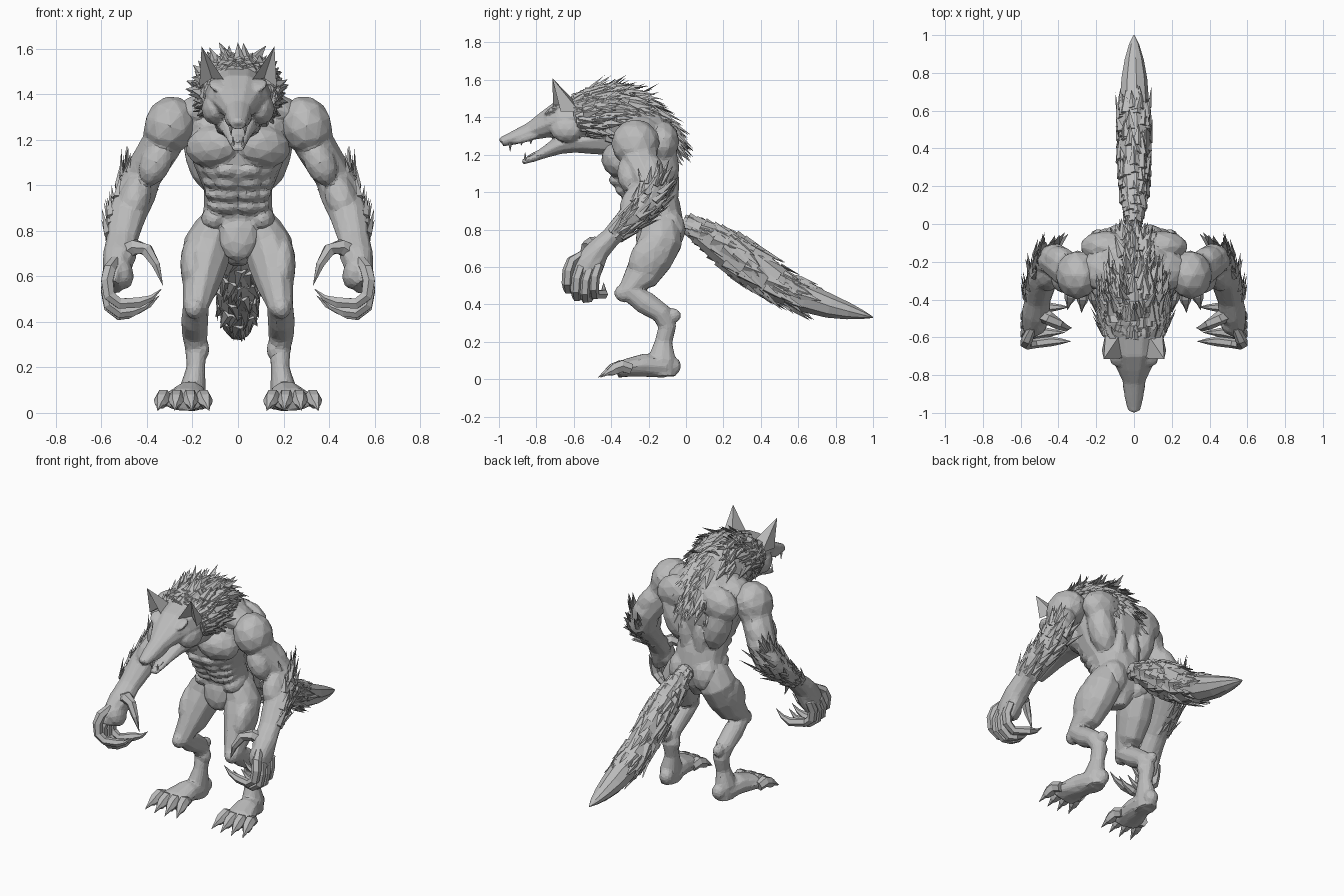
import bpy, bmesh, math, random
from mathutils import Vector, Matrix, Euler

random.seed(4)
AXIS_X, AXIS_Y = Vector((1, 0, 0)), Vector((0, 1, 0))

cube = bpy.data.objects.get("Cube")
if cube:
    bpy.data.objects.remove(cube, do_unlink=True)

grey = bpy.data.materials.new("fur_grey")
grey.use_nodes = True
shade = (.5, .5, .5, 1)
grey.diffuse_color = shade
grey.node_tree.nodes["Principled BSDF"].inputs["Base Color"].default_value = shade


def frames(points, ref):
    """Centre, tangent, two cross axes and two radii for every station."""
    centres = [Vector(p[:3]) for p in points]
    result = []
    for i, p in enumerate(points):
        before, after = centres[max(i - 1, 0)], centres[min(i + 1, len(points) - 1)]
        tangent = (after - before).normalized()
        u = (ref - tangent * ref.dot(tangent)).normalized()
        result.append((centres[i], tangent, u, tangent.cross(u), p[3], p[-1]))
    return result


def tube(bm, points, ref=AXIS_X, sides=10):
    """Skin elliptical rings placed along a path."""
    rings = []
    for c, t, u, v, a, b in frames(points, ref):
        angles = [math.tau * k / sides for k in range(sides)]
        rings.append([bm.verts.new(c + u * a * math.cos(g) + v * b * math.sin(g)) for g in angles])
    for low, high in zip(rings, rings[1:]):
        for k in range(sides):
            n = (k + 1) % sides
            bm.faces.new((low[k], low[n], high[n], high[k]))
    bm.faces.new(rings[0][::-1])
    bm.faces.new(rings[-1])


def blob(bm, centre, radii, tilt=(0, 0, 0), pair=False):
    """Faceted ellipsoid muscle, optionally on both sides."""
    for side in ((1, -1) if pair else (1,)):
        turn = Euler([math.radians(a) for a in (tilt[0], tilt[1] * side, tilt[2] * side)])
        place = Matrix.Translation((centre[0] * side, centre[1], centre[2]))
        matrix = place @ turn.to_matrix().to_4x4() @ Matrix.Diagonal((*radii, 1))
        bmesh.ops.create_icosphere(bm, subdivisions=2, radius=1, matrix=matrix)


def fur(bm, points, count, length, width, lift, flow=1, arc=(0, 360)):
    """Scatter flat pointed tufts over the skin of a tube."""
    stations = frames(points, AXIS_X)
    for _ in range(count):
        i, f = random.randrange(len(stations) - 1), random.random()
        c, t, u, v, a, b = [p * (1 - f) + q * f for p, q in zip(stations[i], stations[i + 1])]
        g = math.radians(random.uniform(*arc))
        normal = (u * math.cos(g) + v * math.sin(g)).normalized()
        root = c + u * a * math.cos(g) + v * b * math.sin(g) - normal * width * .2
        side = t.cross(normal).normalized()
        aim = (t * flow + normal * lift * random.uniform(.4, 1.5) + side * random.uniform(-.3, .3)).normalized()
        size = random.uniform(.6, 1.2)
        left, right, ridge, tip = [bm.verts.new(p) for p in (
            root - side * width * size, root + side * width * size,
            root + normal * width * size * .6, root + aim * length * size)]
        for face in ((left, ridge, tip), (ridge, right, tip), (right, left, tip), (left, right, ridge)):
            bm.faces.new(face)


def finish(name, bm, voxel=0, keep=.12, mirror=False):
    """Turn a bmesh into one object, or into a left and right pair."""
    bmesh.ops.recalc_face_normals(bm, faces=bm.faces)
    for label in (("left_" + name, "right_" + name) if mirror else (name,)):
        mesh = bpy.data.meshes.new(label)
        bm.to_mesh(mesh)
        mesh.materials.append(grey)
        obj = bpy.data.objects.new(label, mesh)
        bpy.context.collection.objects.link(obj)
        if voxel:
            # Fuse the overlapping masses, then reduce to broad facets
            remesh = obj.modifiers.new("fuse", "REMESH")
            remesh.mode, remesh.voxel_size = "VOXEL", voxel
            smooth = obj.modifiers.new("soften", "SMOOTH")
            smooth.factor, smooth.iterations = .5, 2
            obj.modifiers.new("facet", "DECIMATE").ratio = keep
        bmesh.ops.scale(bm, vec=(-1, 1, 1), verts=bm.verts)
        bmesh.ops.reverse_faces(bm, faces=bm.faces)
    bm.free()


# Torso: trunk, then muscle groups
bm = bmesh.new()
tube(bm, [(0, -.15, .65, .035, .06), (0, -.14, .73, .1, .1), (0, -.13, .83, .165, .12),
          (0, -.145, .91, .15, .12), (0, -.18, .98, .15, .13), (0, -.22, 1.08, .19, .18),
          (0, -.23, 1.18, .23, .19), (0, -.22, 1.28, .26, .17), (0, -.24, 1.36, .2, .14),
          (0, -.28, 1.42, .1, .1)], sides=14)
blob(bm, (.11, -.36, 1.17), (.13, .085, .095), (15, 10, 25), True)    # chest
blob(bm, (.15, -.12, 1.13), (.085, .085, .17), (0, 15, 0), True)      # lats
blob(bm, (.15, -.12, 1.27), (.14, .085, .11), (0, 15, 0), True)       # shoulder blades
blob(bm, (.15, -.25, 1.34), (.15, .11, .07), (0, 18, 0), True)        # trapezius
blob(bm, (.05, -.08, .98), (.045, .04, .16), (-8, 0, 0), True)        # spine muscles
blob(bm, (.085, -.1, .8), (.09, .1, .12), (0, 0, 0), True)            # buttocks
blob(bm, (.105, -.17, .85), (.06, .1, .06), (0, -25, 0), True)        # hip crest
for row in range(4):                                                  # abdomen and ribs
    z = 1.06 - row * .052
    blob(bm, (.045, -.37 + row * .035, z), (.055, .045, .032), (-15, 0, 0), True)
    blob(bm, (.125 - row * .009, -.29 + row * .025, z), (.045, .07, .026), (0, -25, 0), True)
blob(bm, (0, -.2, .8), (.1, .065, .14), (-12, 0, 0))                  # lower belly
finish("torso", bm, .01, .1)

# Arms, from shoulder to palm
forearm = [(.42, -.19, 1.04, .085, .09), (.45, -.2, .96, .09, .09),
           (.49, -.3, .86, .085, .072), (.51, -.4, .76, .07, .055)]
bm = bmesh.new()
tube(bm, [(.28, -.25, 1.3, .1, .11), (.34, -.25, 1.17, .09, .1)] + forearm
     + [(.52, -.47, .69, .075, .065), (.54, -.52, .61, .055, .085), (.55, -.545, .55, .04, .08)])
blob(bm, (.3, -.27, 1.26), (.115, .13, .135), (0, -20, 0))            # deltoid
blob(bm, (.36, -.3, 1.1), (.07, .07, .11), (0, -25, 0))               # biceps
blob(bm, (.4, -.19, 1.1), (.075, .075, .12), (0, -30, 0))             # triceps
blob(bm, (.45, -.27, .95), (.07, .075, .12), (-30, -15, 0))           # forearm bulge
blob(bm, (.51, -.52, .62), (.05, .07, .08), (0, 15, 0))               # palm
finish("arm", bm, .01, .12, True)

# Fingers and thumb, each ending in a claw
bm = bmesh.new()
for i, (reach, drop, turn) in enumerate(((.02, .01, .03), (-.02, -.01, 0), (0, 0, -.01), (.03, .04, -.01))):
    y = -.47 - .047 * i
    path = [(.54, .03 * i - .03, .63, .022), (.565, 0, .59, .03), (.575, -.02, .54, .03),
            (.565, -.025, .475, .029), (.52, -.02, .44, .026), (.465 - reach, turn, .445, .026),
            (.41 - reach, turn, .465, .014), (.365 - reach, turn, .505, .001)]
    tube(bm, [(x, y + dy, z + drop, r) for x, dy, z, r in path], AXIS_Y, 6)
tube(bm, [(.52, -.46, .69, .045), (.45, -.5, .73, .036), (.4, -.53, .715, .03),
          (.36, -.55, .65, .02), (.33, -.55, .56, .001)], AXIS_Y, 6)
finish("fingers", bm, mirror=True)

# Fur sweeping back along the forearms to the elbows
bm = bmesh.new()
fur(bm, forearm, 60, .12, .024, .32, -1, (-110, 40))
finish("forearm_fur", bm, mirror=True)

# Legs: thigh, backward hock and long foot
bm = bmesh.new()
tube(bm, [(.09, -.14, .88, .05, .08), (.105, -.135, .82, .085, .105), (.13, -.135, .74, .11, .12),
          (.148, -.18, .65, .102, .115), (.165, -.24, .55, .08, .095), (.185, -.3, .47, .058, .075),
          (.19, -.22, .41, .06, .065), (.19, -.13, .35, .058, .055), (.185, -.1, .28, .048, .05),
          (.185, -.12, .2, .041, .048), (.2, -.13, .1, .06, .08), (.2, -.13, .015, .055, .08)])
blob(bm, (.2, -.2, .65), (.055, .1, .14), (-30, 0, 0))                # outer thigh
blob(bm, (.19, -.33, .46), (.045, .055, .05))                         # kneecap
blob(bm, (.19, -.07, .34), (.035, .045, .04))                         # hock
blob(bm, (.16, -.11, .28), (.035, .04, .05))                          # inner ankle
blob(bm, (.19, -.07, .07), (.045, .045, .05))                         # heel
tube(bm, [(.2, -.11, .065, .06, .06), (.215, -.22, .075, .078, .065),
          (.235, -.32, .06, .095, .05), (.24, -.37, .04, .085, .035)])
finish("leg", bm, .01, .12, True)

# Toes fan out from the foot, each with a knuckle and a claw
bm = bmesh.new()
for i in range(4):
    spread = (i - 1.5) * .051
    base = Vector((.24 + spread, -.31 + abs(spread) * .2, .05))
    out = Vector((spread * .45, -.15, 0)).normalized()
    path = [(0, .005, .032), (.05, .02, .036), (.085, .005, .034), (.11, -.01, .026), (.125, -.015, .016),
            (.165, -.04, .001)]
    tube(bm, [(*(base + out * d + Vector((0, 0, h))), r) for d, h, r in path], sides=6)
finish("toes", bm, mirror=True)

# Head: skull, long muzzle and open jaw
bm = bmesh.new()
tube(bm, [(0, -.3, 1.36, .14, .14), (0, -.45, 1.39, .16, .15), (0, -.58, 1.4, .15, .125),
          (0, -.68, 1.39, .135, .1), (0, -.75, 1.36, .1, .075), (0, -.83, 1.325, .062, .05),
          (0, -.92, 1.29, .05, .038), (0, -.985, 1.268, .034, .026)])
tube(bm, [(0, -.34, 1.28, .11, .09), (0, -.5, 1.28, .11, .08), (0, -.6, 1.27, .1, .062),
          (0, -.68, 1.25, .08, .05), (0, -.75, 1.215, .056, .033), (0, -.82, 1.18, .038, .02),
          (0, -.875, 1.16, .027, .013)])
blob(bm, (.075, -.715, 1.435), (.06, .05, .018), (25, -22, 22), True)  # brows
blob(bm, (.085, -.735, 1.39), (.02, .02, .012), (0, -20, 20), True)   # eyes
blob(bm, (.105, -.64, 1.335), (.055, .09, .07), (0, 0, -10), True)    # cheeks
blob(bm, (.04, -.85, 1.295), (.02, .09, .027), (18, 0, -6), True)     # lips
blob(bm, (0, -.975, 1.28), (.03, .025, .02))                          # nose
finish("head", bm, .008, .16)

# Ears: tall outer shells with a folded front
bm = bmesh.new()
rim = [bm.verts.new(p) for p in ((.06, -.71, 1.46), (.17, -.67, 1.43), (.15, -.57, 1.43), (.07, -.58, 1.47))]
fold, tip = bm.verts.new((.115, -.64, 1.47)), bm.verts.new((.16, -.715, 1.61))
for face in ((rim[0], fold), (fold, rim[1]), (rim[1], rim[2]), (rim[2], rim[3]), (rim[3], rim[0])):
    bm.faces.new((*face, tip))
finish("ear", bm, mirror=True)

# Teeth and tongue
bm = bmesh.new()
for side in (-1, 1):
    for y, size in ((-.94, .045), (-.88, .022), (-.83, .022)):
        top = 1.262 + (y + .94) * .15
        tube(bm, [(side * .032, y, top, .01), (side * .03, y, top - size, .001)], sides=4)
    for y, size in ((-.86, .045), (-.81, .022)):
        low = 1.168 + (y + .86) * .4
        tube(bm, [(side * .022, y, low, .009), (side * .022, y, low + size, .001)], sides=4)
finish("teeth", bm)
bm = bmesh.new()
blob(bm, (0, -.77, 1.22), (.03, .09, .012), (22, 0, 0))
finish("tongue", bm)

# Mane over neck and upper back, with a raised crest and cheek ruff
mane = [(0, -.6, 1.4, .155, .11), (0, -.52, 1.41, .18, .145), (0, -.4, 1.41, .18, .17),
        (0, -.28, 1.37, .155, .15), (0, -.17, 1.29, .13, .13), (0, -.125, 1.2, .09, .09)]
bm = bmesh.new()
tube(bm, mane)
finish("neck", bm, .012)
bm = bmesh.new()
fur(bm, mane, 260, .13, .03, .2, 1, (165, 375))
fur(bm, mane[1:4], 35, .11, .026, .8, 1, (230, 310))
for middle in (0, 180):
    fur(bm, mane[:3], 60, .1, .028, .5, 1, (middle - 50, middle + 50))
finish("mane", bm)

# Tail: thick brush narrowing to a smooth rounded tip
tail = [(0, -.02, .84, .04, .045), (0, .08, .79, .06, .07), (0, .2, .715, .078, .1),
        (0, .34, .61, .085, .108), (0, .5, .5, .085, .092), (0, .64, .435, .08, .08)]
bm = bmesh.new()
tube(bm, tail + [(0, .77, .39, .07, .065), (0, .87, .363, .052, .045), (0, .95, .343, .028, .022),
                 (0, 1, .33, .003, .003)], sides=9)
finish("tail", bm)
bm = bmesh.new()
fur(bm, tail, 180, .12, .03, .13)
finish("tail_fur", bm)
